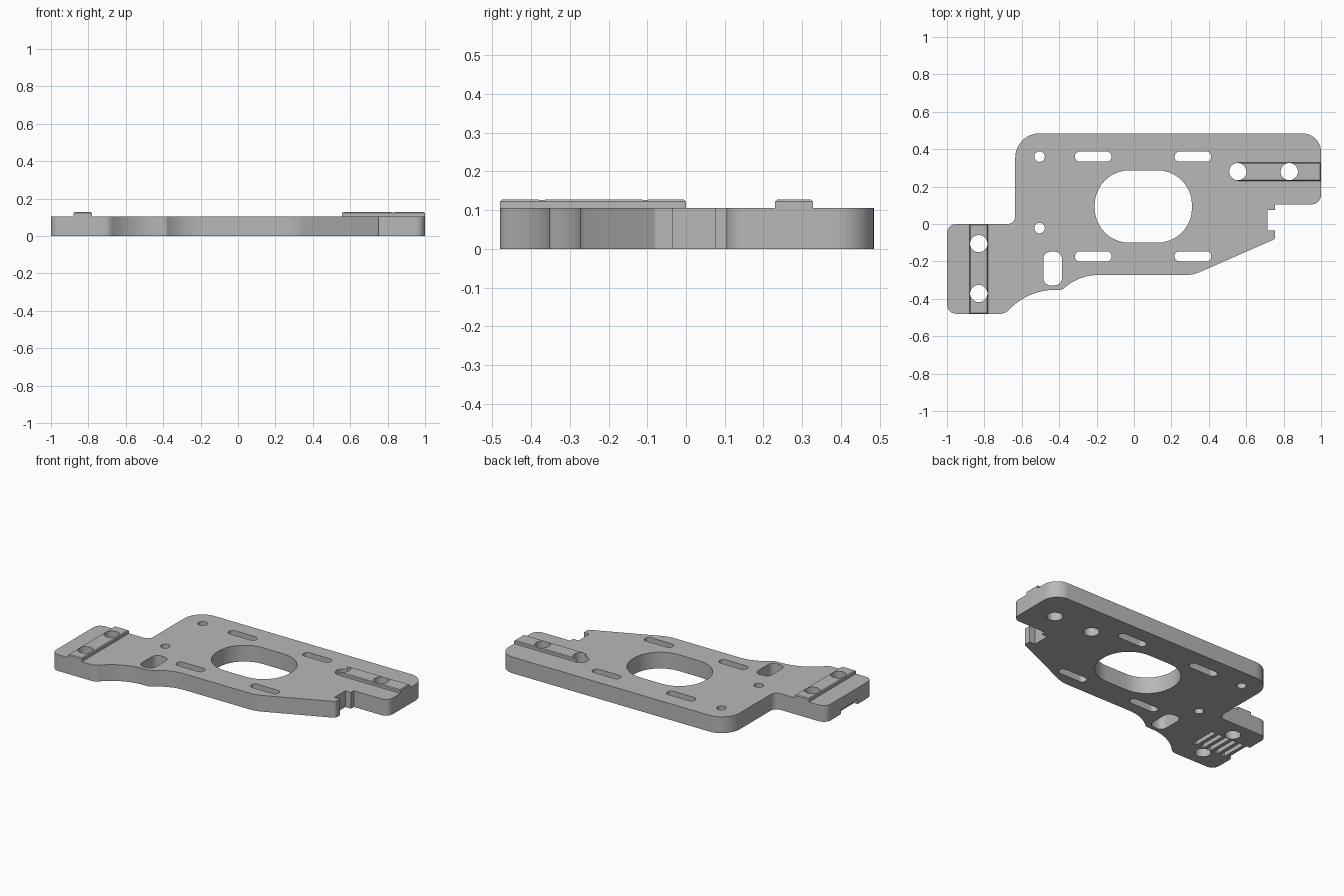
import bpy, bmesh, math
from mathutils import Vector

default = bpy.data.objects.get("Cube")
if default:
    bpy.data.objects.remove(default, do_unlink=True)

PLATE_TOP, RAIL_TOP = 0.105, 0.127

# Single grey material
grey = bpy.data.materials.new("plain grey")
grey.use_nodes = True
colour = (0.48, 0.48, 0.48, 1)
grey.diffuse_color = colour
grey.node_tree.nodes["Principled BSDF"].inputs["Base Color"].default_value = colour


def rounded(corners, steps=10):
    """Turn (x, y, radius) corners into a filleted outline."""
    points = []
    for i, (x, y, r) in enumerate(corners):
        p = Vector((x, y))
        if r == 0:
            points.append(p)
            continue
        a = (Vector(corners[i - 1][:2]) - p).normalized()
        b = (Vector(corners[(i + 1) % len(corners)][:2]) - p).normalized()
        half = a.angle(b) / 2
        centre = p + (a + b).normalized() * (r / math.sin(half))
        start = p + a * (r / math.tan(half)) - centre
        end = p + b * (r / math.tan(half)) - centre
        sweep = math.atan2(start.x * end.y - start.y * end.x, start.dot(end))
        for k in range(steps + 1):
            t = sweep * k / steps
            c, s = math.cos(t), math.sin(t)
            points.append(centre + Vector((start.x * c - start.y * s,
                                           start.x * s + start.y * c)))
    return points


def slab(x0, x1, y0, y1, r=0):
    return rounded([(x0, y0, r), (x1, y0, r), (x1, y1, r), (x0, y1, r)])


def circle(x, y, r, n=40):
    return [Vector((x + r * math.cos(i * math.tau / n),
                    y + r * math.sin(i * math.tau / n))) for i in range(n)]


def prism(bm, outline, z0, z1):
    base = bm.faces.new([bm.verts.new((p.x, p.y, z0)) for p in outline])
    top = bmesh.ops.extrude_face_region(bm, geom=[base])["geom"]
    bmesh.ops.translate(bm, vec=(0, 0, z1 - z0),
                        verts=[v for v in top if isinstance(v, bmesh.types.BMVert)])


def build(name, prisms):
    bm = bmesh.new()
    for outline, z0, z1 in prisms:
        prism(bm, outline, z0, z1)
    bmesh.ops.recalc_face_normals(bm, faces=bm.faces)
    mesh = bpy.data.meshes.new(name)
    bm.to_mesh(mesh)
    bm.free()
    mesh.materials.append(grey)
    obj = bpy.data.objects.new(name, mesh)
    bpy.context.collection.objects.link(obj)
    return obj


def activate(obj):
    bpy.ops.object.select_all(action='DESELECT')
    obj.select_set(True)
    bpy.context.view_layer.objects.active = obj


# Plate outline, counter-clockwise
plate = build("mounting_plate", [(rounded([
    (-1, 0, 0.05), (-1, -0.48, 0.05),
    (-0.69, -0.48, 0.06), (-0.56, -0.352, 0.34),      # swept underside
    (-0.385, -0.352, 0.03), (-0.29, -0.273, 0.27),
    (0.315, -0.273, 0.2), (0.755, -0.08, 0.015),      # slanted edge
    (0.755, -0.035, 0), (0.715, -0.035, 0),           # side notch
    (0.715, 0.075, 0), (0.755, 0.075, 0), (0.755, 0.105, 0),
    (1, 0.105, 0.05), (1, 0.485, 0.1),
    (-0.635, 0.485, 0.13), (-0.635, 0, 0.04),
]), 0, PLATE_TOP)])

# Raised guide rails with a small top chamfer
rails = [
    build("left_arm_rail" if r[0] > 0 else "right_arm_rail",
          [(slab(*r), PLATE_TOP - 0.002, RAIL_TOP)])
    for r in [(0.555, 1, 0.23, 0.328), (-0.88, -0.78, -0.48, 0)]]
for rail in rails:
    activate(rail)
    bm = bmesh.new()
    bm.from_mesh(rail.data)
    top_edges = [e for e in bm.edges if all(v.co.z > PLATE_TOP for v in e.verts)]
    bmesh.ops.bevel(bm, geom=top_edges, offset=0.005, segments=1, affect='EDGES')
    bm.to_mesh(rail.data)
    bm.free()

# Holes through the plate and rails
holes = [slab(-0.21, 0.31, -0.1, 0.287, 0.185),        # central opening
         slab(-0.485, -0.385, -0.328, -0.148, 0.04)]   # small window
for y in (0.36, -0.173):                               # four slots
    for x in (-0.316, 0.217):
        holes.append(slab(x, x + 0.196, y - 0.027, y + 0.027, 0.026))
for y in (0.36, -0.022):                               # pin holes
    holes.append(circle(-0.505, y, 0.028))
for x, y in ((-0.83, -0.105), (-0.83, -0.372), (0.555, 0.28), (0.83, 0.28)):
    holes.append(circle(x, y, 0.046))
hole_cutter = build("hole_cutter", [(h, -0.1, 0.3) for h in holes])

# Toothed grooves under the right arm, the last open to the end
grooves = []
for i in range(6):
    x = -0.73 - 0.052 * i
    grooves.append((slab(x - 0.014, x + 0.014, -0.325, -0.155), -0.05, 0.03))
grooves[-1] = (slab(-1.05, -0.975, -0.325, -0.155), -0.05, 0.03)
groove_cutter = build("groove_cutter", grooves)

# Cut and shade
for obj in [plate] + rails:
    for cutter in [hole_cutter, groove_cutter] if obj is plate else [hole_cutter]:
        mod = obj.modifiers.new("cut", 'BOOLEAN')
        mod.operation, mod.solver, mod.object = 'DIFFERENCE', 'EXACT', cutter
        activate(obj)
        bpy.ops.object.modifier_apply(modifier=mod.name)
    bpy.ops.object.shade_smooth_by_angle(angle=math.radians(30))

for cutter in (hole_cutter, groove_cutter):
    bpy.data.objects.remove(cutter, do_unlink=True)
